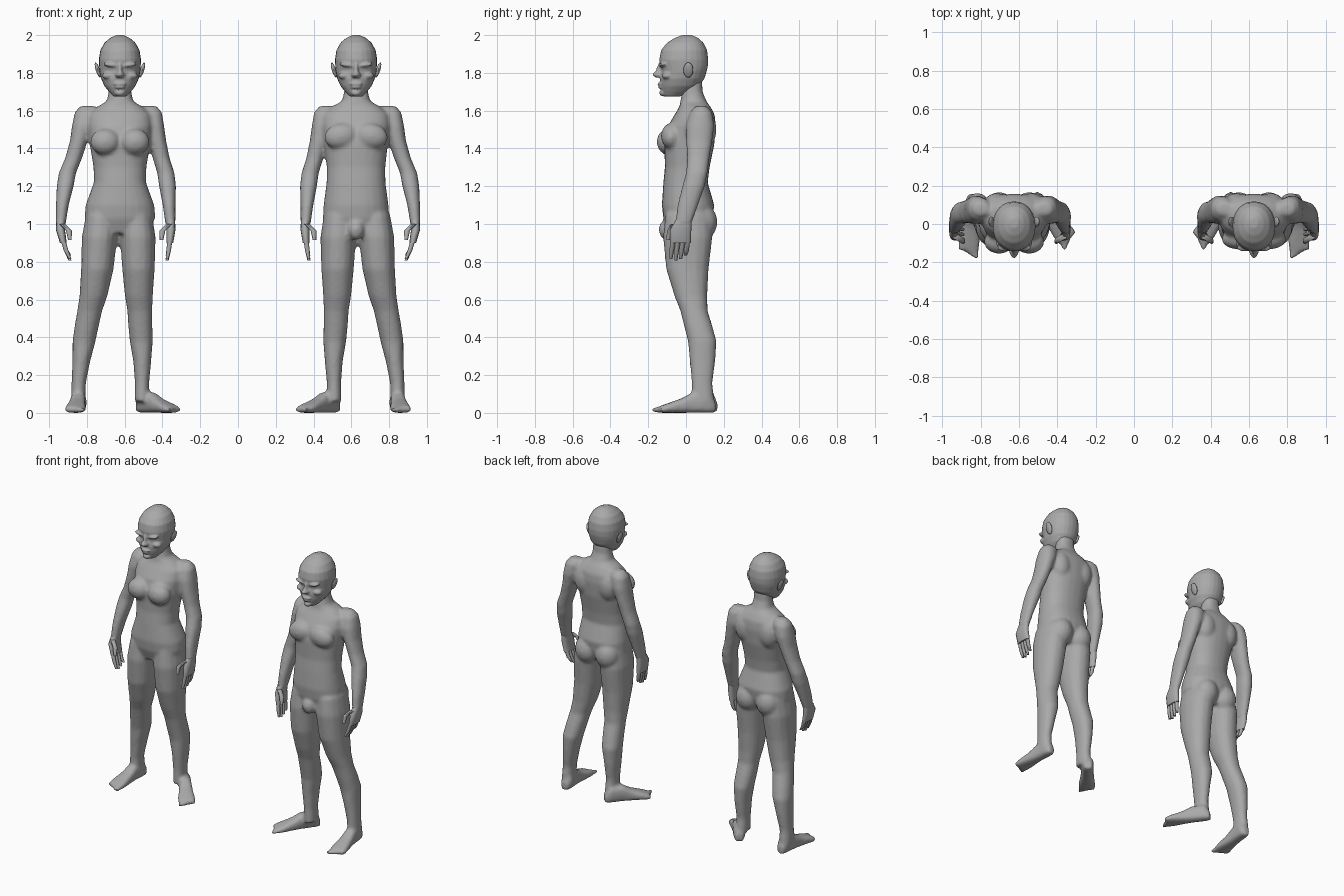
import bpy
import bmesh
from math import cos, sin, pi, radians
from mathutils import Vector, Matrix

if "Cube" in bpy.data.objects:
    bpy.data.objects.remove(bpy.data.objects["Cube"])

skin = bpy.data.materials.new("plain grey skin")
skin.use_nodes = True
GREY = (0.4, 0.4, 0.4, 1)
skin.diffuse_color = GREY
skin.node_tree.nodes["Principled BSDF"].inputs["Base Color"].default_value = GREY

# Rows: height, half width (man), half width (woman), front y, back y
TORSO = [(.95, .13, .13, -.09, .1), (1.03, .175, .188, -.12, .14),
         (1.1, .172, .182, -.128, .15), (1.22, .156, .138, -.12, .115),
         (1.3, .155, .14, -.112, .125), (1.42, .168, .16, -.115, .15),
         (1.52, .18, .17, -.095, .158), (1.58, .175, .165, -.06, .152),
         (1.62, .13, .12, -.035, .13), (1.65, .075, .07, -.03, .108),
         (1.7, .063, .06, -.02, .088), (1.77, .06, .058, -.02, .085)]
# Rows: height, x on straight side, x on turned side, half width, front y, back y
LEG = [(1.05, .1, .09, .08, -.11, .13), (.93, .108, .095, .094, -.122, .14),
       (.76, .12, .098, .086, -.105, .12), (.62, .14, .1, .074, -.062, .113),
       (.54, .16, .105, .066, -.03, .115), (.46, .176, .108, .064, -.01, .14),
       (.38, .19, .113, .061, .01, .162), (.27, .205, .118, .047, .02, .155),
       (.16, .218, .117, .038, .03, .14), (.06, .222, .115, .038, .03, .15)]
ARM = [(1.625, .17, .155, .04, .05, .11), (1.59, .182, .165, .058, .02, .14),
       (1.52, .198, .178, .056, 0, .15), (1.44, .218, .198, .047, 0, .14),
       (1.35, .245, .218, .045, .005, .125), (1.27, .278, .243, .046, 0, .115),
       (1.2, .29, .252, .045, -.02, .1), (1.1, .305, .26, .034, -.045, .065),
       (.99, .315, .268, .026, -.06, .025)]
# Rows: height, half width, front y, back y
SKULL = [(1.675, .035, -.115, -.03), (1.7, .058, -.128, .03), (1.73, .082, -.134, .07),
         (1.77, .1, -.138, .098), (1.81, .108, -.13, .11), (1.835, .11, -.136, .116),
         (1.87, .112, -.142, .118), (1.92, .104, -.132, .112),
         (1.96, .082, -.1, .092), (1.985, .052, -.06, .065), (2.0, .02, -.02, .03)]
# Rows: distance from heel, half width, top height
FOOT = [(0, .024, .06), (.03, .038, .11), (.12, .04, .11),
        (.18, .046, .077), (.25, .056, .052), (.295, .054, .036)]


def loft(bm, sections, power=2.0, sides=16):
    """Skin a row of rounded sections, each a centre and two half axes."""
    rings = []
    for centre, a, b in sections:
        ring = []
        for i in range(sides):
            t = 2 * pi * i / sides
            c, s = cos(t), sin(t)
            u = abs(c) ** (2 / power) * (1 if c > 0 else -1)
            v = abs(s) ** (2 / power) * (1 if s > 0 else -1)
            ring.append(bm.verts.new(centre + a * u + b * v))
        rings.append(ring)
    for low, high in zip(rings, rings[1:]):
        for i in range(sides):
            j = (i + 1) % sides
            bm.faces.new((low[i], low[j], high[j], high[i]))
    bm.faces.new(rings[0])
    bm.faces.new(rings[-1])


def level(z, x, half, front, back):
    """A horizontal section for the loft."""
    return (Vector((x, (front + back) / 2, z)), Vector((half, 0, 0)),
            Vector((0, (back - front) / 2, 0)))


def blob(bm, place, size, tilt=0):
    """An ellipsoid muscle or feature."""
    matrix = (Matrix.Translation(place) @ Matrix.Rotation(tilt, 4, "Y")
              @ Matrix.Diagonal((*size, 1)))
    bmesh.ops.create_uvsphere(bm, u_segments=16, v_segments=10, radius=1, matrix=matrix)


def pair(bm, place, size, tilt=0):
    for side in (1, -1):
        blob(bm, (place[0] * side, place[1], place[2]), size, tilt * side)


def tube(bm, points, radius):
    """A tapering digit through a few points."""
    loft(bm, [(Vector(p), Vector((radius * k, 0, 0)), Vector((0, radius * k, 0)))
              for p, k in zip(points, (1, .95, .6))], sides=8)


def finish(bm, name, mirror, voxel=0, smooth=0):
    """Place the part, fuse its pieces and shade it."""
    for v in bm.verts:
        v.co.x = mirror * (v.co.x + .625)
    bmesh.ops.recalc_face_normals(bm, faces=bm.faces)
    mesh = bpy.data.meshes.new(name)
    bm.to_mesh(mesh)
    bm.free()
    mesh.materials.append(skin)
    obj = bpy.data.objects.new(name, mesh)
    bpy.context.collection.objects.link(obj)
    bpy.ops.object.select_all(action="DESELECT")
    obj.select_set(True)
    bpy.context.view_layer.objects.active = obj
    if voxel:
        fuse = obj.modifiers.new("fuse", "REMESH")
        fuse.mode = "VOXEL"
        fuse.voxel_size = voxel
        soften = obj.modifiers.new("soften", "SMOOTH")
        soften.iterations = smooth
        for modifier in ("fuse", "soften"):
            bpy.ops.object.modifier_apply(modifier=modifier)
    bpy.ops.object.shade_smooth_by_angle(angle=radians(50))


def limb(bm, rows, side):
    column = 1 if side > 0 else 2
    loft(bm, [level(r[0], side * r[column], *r[3:]) for r in rows], 2.2)


def foot(bm, side):
    """The turned foot swings outward about its heel."""
    angle = radians(5 if side > 0 else 38)
    heel = Vector((side * (.212 if side > 0 else .1), .155, 0))
    ahead = Vector((side * sin(angle), -cos(angle), 0))
    across = Vector((ahead.y, -ahead.x, 0))
    loft(bm, [(heel + ahead * d + Vector((0, 0, top / 2)), across * half,
               Vector((0, 0, top / 2))) for d, half, top in FOOT], 2.8)
    for i in range(5):
        reach = .318 - .011 * i
        toe = heel + ahead * reach + across * side * (.042 - .021 * i)
        blob(bm, toe + Vector((0, 0, .016)), (.013, .018, .016))


def hand(side):
    bm = bmesh.new()
    x = .315 if side > 0 else .27
    curl = .05 if side > 0 else .02
    loft(bm, [level(1.02, side * (x - .002), .024, -.055, .03),
              level(.97, side * x, .024, -.085, .028),
              level(.9, side * (x - curl * .3), .018, -.085, .026)], 2.4)
    for i in range(4):
        y = -.07 + .026 * i
        tip = .808 + (.025 if i == 3 else .008 * abs(i - 1))
        tube(bm, [(side * (x - curl * .3), y, .91),
                  (side * (x - curl * .6), y - .005, .86),
                  (side * (x - curl), y - .01, tip)], .013)
    tube(bm, [(side * (x - .01), -.065, 1.0), (side * (x - .045), -.085, .965),
              (side * (x - .05), -.095, .915)], .016)
    return bm


def figure(kind, mirror):
    man = kind == "man"
    # Torso, limbs and feet fused into one body
    bm = bmesh.new()
    loft(bm, [level(r[0], 0, r[1 if man else 2], *r[3:]) for r in TORSO], 2.3, 24)
    for side in (1, -1):
        limb(bm, LEG, side)
        limb(bm, ARM, side)
        foot(bm, side)
    pair(bm, (.078, .085, 1.01), (.083, .082, .095))
    pair(bm, (.09, .1, 1.5), (.07, .062, .1))
    if man:
        pair(bm, (.08, -.078, 1.465), (.09, .055, .068), radians(12))
        blob(bm, (0, -.1, .97), (.045, .045, .055))
    else:
        pair(bm, (.078, -.092, 1.435), (.08, .064, .07))
    finish(bm, kind + "_body", mirror, .011, 5)

    # Head with brow, nose, lips and chin
    bm = bmesh.new()
    loft(bm, [level(z, 0, half, front, back) for z, half, front, back in SKULL], 2.15, 24)
    loft(bm, [level(1.85, 0, .012, -.147, -.1), level(1.81, 0, .015, -.162, -.1),
              level(1.79, 0, .026, -.182, -.1), level(1.775, 0, .022, -.16, -.1)], 1.7)
    pair(bm, (.046, -.122, 1.842), (.044, .022, .012), radians(-8))
    pair(bm, (.06, -.1, 1.785), (.035, .028, .02))
    blob(bm, (0, -.13, 1.742), (.036, .021, .009))
    blob(bm, (0, -.128, 1.724), (.03, .02, .009))
    blob(bm, (0, -.118, 1.694), (.028, .024, .018))
    finish(bm, kind + "_head", mirror, .006, 3)

    # Ears and hands
    for side, word in ((mirror, "left"), (-mirror, "right")):
        bm = bmesh.new()
        blob(bm, (side * .117, .012, 1.815), (.011, .026, .042), side * radians(18))
        finish(bm, f"{kind}_{word}_ear", mirror)
        finish(hand(side), f"{kind}_{word}_hand", mirror)


figure("man", 1)
figure("woman", -1)
